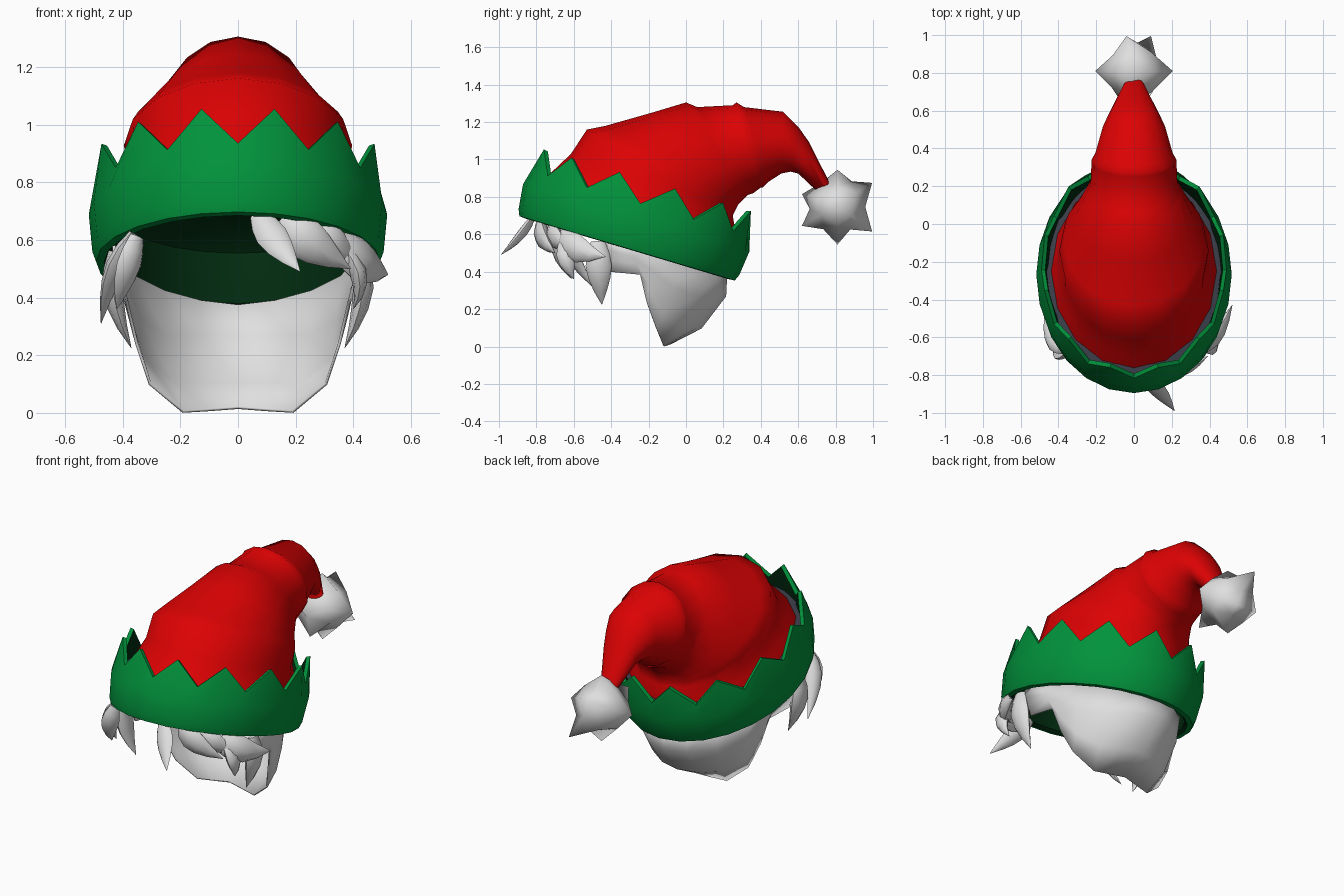
import bpy, bmesh, math
from mathutils import Vector

if "Cube" in bpy.data.objects:
    bpy.data.objects.remove(bpy.data.objects["Cube"])


def material(name, rgb):
    m = bpy.data.materials.new(name)
    m.diffuse_color = (*rgb, 1)
    m.use_nodes = True
    m.node_tree.nodes["Principled BSDF"].inputs["Base Color"].default_value = m.diffuse_color
    return m


RED = material("red felt", (0.72, 0.0005, 0.001))
GREEN = material("green felt", (0.0005, 0.29, 0.045))
DARK = material("dark green lining", (0.0005, 0.024, 0.005))
SLATE = material("slate seam", (0.04, 0.045, 0.06))
WHITE = material("white hair", (0.74, 0.74, 0.74))


def finish(name, bm, mats, angle=40):
    bmesh.ops.recalc_face_normals(bm, faces=bm.faces)
    me = bpy.data.meshes.new(name)
    bm.to_mesh(me)
    bm.free()
    ob = bpy.data.objects.new(name, me)
    bpy.context.collection.objects.link(ob)
    for m in mats:
        me.materials.append(m)
    bpy.ops.object.select_all(action='DESELECT')
    ob.select_set(True)
    bpy.context.view_layer.objects.active = ob
    bpy.ops.object.shade_smooth_by_angle(angle=math.radians(angle))
    return ob


def loft(rings, wrap=True, loop=False, caps=(False, False), mats=None):
    """Skin a list of point rows with quads; mats gives a material slot per row gap."""
    bm = bmesh.new()
    rows = [[bm.verts.new(p) for p in r] for r in rings]
    n = len(rows[0])
    pairs = list(zip(rows, rows[1:])) + ([(rows[-1], rows[0])] if loop else [])
    for k, (a, b) in enumerate(pairs):
        for i in range(n if wrap else n - 1):
            j = (i + 1) % n
            f = bm.faces.new((a[i], a[j], b[j], b[i]))
            f.material_index = mats[k] if mats else 0
    if caps[0]:
        bm.faces.new(rows[0])
    if caps[1]:
        bm.faces.new(rows[-1])
    return bm


# Tilted frame shared by the band and its lining
CENTRE = Vector((0, -0.315, 0.525))
BACK = Vector((0, 0.958, -0.286))
UP = Vector((0, 0.286, 0.958))
SIDES = 24


def band_ring(scale, low, high=None):
    ring = []
    for i in range(SIDES):
        t = 2 * math.pi * i / SIDES
        h = high if high is not None and i % 2 else low
        ring.append(CENTRE + UP * h - BACK * (0.61 * scale * math.cos(t))
                    + Vector((0.5 * scale * math.sin(t), 0, 0)))
    return ring


# Zigzag band with a rounded lower rim, dark on the inside
band = loft([band_ring(0.90, 0.012), band_ring(0.93, -0.003), band_ring(0.985, 0.0),
             band_ring(1.01, 0.035), band_ring(1.035, 0.17),
             band_ring(0.98, 0.25, 0.38), band_ring(0.94, 0.25, 0.375),
             band_ring(0.91, 0.17)], loop=True, mats=(1, 0, 0, 0, 0, 0, 1, 1))
finish("hat_band", band, [GREEN, DARK])

# Lining closing the inside of the hat
lining = loft([band_ring(0.90, 0.012), band_ring(0.885, 0.10), band_ring(0.88, 0.19),
               band_ring(0.82, 0.225), band_ring(0.58, 0.295), band_ring(0.3, 0.315)],
              caps=(False, True))
finish("hat_lining", lining, [DARK])

# Narrow seam between the band and the cone
finish("hat_seam", loft([band_ring(0.925, 0.215), band_ring(0.86, 0.222)]), [SLATE])

# Folded, drooping hat: front/top point (y, z), back/under point (y, z), half width
HAT = [(-.778, .872, .262, .561, .445), (-.71, .94, .265, .62, .42),
       (-.615, 1.03, .255, .67, .39), (-.53, 1.16, .25, .70, .395),
       (-.43, 1.18, .27, .74, .375), (-.20, 1.245, .28, .76, .31), (0, 1.305, .33, .81, .25),
       (.06, 1.28, .36, .82, .23), (.25, 1.29, .40, .85, .225), (.27, 1.305, .41, .85, .225),
       (.31, 1.28, .44, .88, .205), (.52, 1.255, .51, .925, .165), (.60, 1.175, .56, .935, .135),
       (.66, 1.09, .60, .925, .11), (.77, .87, .69, .84, .055)]
rings = []
for y0, z0, y1, z1, w in HAT:
    front, back = Vector((0, y0, z0)), Vector((0, y1, z1))
    mid, half = (front + back) / 2, (front - back) / 2
    rings.append([mid + half * math.cos(2 * math.pi * i / 16)
                  + Vector((w * math.sin(2 * math.pi * i / 16), 0, 0)) for i in range(16)])
finish("hat_cone", loft(rings, caps=(False, True)), [RED], 75)

# Spiky pompom: hull of eight tips, each edge and face centre sunk inwards
tips = [Vector(p) for p in ((.205, 0, 0), (-.205, 0, 0), (0, 0, .19), (0, 0, -.21),
        (-.04, .185, .12), (.09, .185, -.14), (-.05, -.19, .06), (.05, -.19, -.11))]
hull = bmesh.new()
for p in tips:
    hull.verts.new(p)
bmesh.ops.convex_hull(hull, input=hull.verts[:])
bmesh.ops.triangulate(hull, faces=hull.faces[:])
bm = bmesh.new()
middle = Vector((0, .81, .755))
for f in hull.faces:
    p = [v.co.copy() for v in f.verts]
    m = [((p[i] + p[(i + 1) % 3]) / 2).normalized() * 0.15 for i in range(3)]
    for tri in [(p[i], m[i], m[i - 1]) for i in range(3)] + [tuple(m)]:
        bm.faces.new([bm.verts.new(c + middle) for c in tri])
hull.free()
bmesh.ops.remove_doubles(bm, verts=bm.verts[:], dist=0.0005)
finish("pompom", bm, [WHITE], 80)

# Back hair: half of the columns from the centre to the side, then mirrored
HALF = [[(0, .215, .375), (0, .21, .27), (0, .08, .10), (0, -.08, .018)],
        [(.13, .18, .39), (.13, .17, .27), (.12, .05, .10), (.10, -.10, .01)],
        [(.26, .08, .425), (.25, .06, .27), (.23, -.02, .11), (.19, -.12, .004)],
        [(.36, -.08, .475), (.345, -.08, .32), (.33, -.11, .19), (.305, -.16, .10)],
        [(.40, -.20, .52), (.39, -.20, .42), (.375, -.20, .33), (.35, -.21, .235)],
        [(.42, -.31, .55), (.415, -.28, .48), (.40, -.26, .44), (.385, -.245, .385)],
        [(.43, -.43, .58), (.43, -.42, .52), (.42, -.41, .46), (.41, -.40, .40)]]
columns = [[(-x, y, z) for x, y, z in c] for c in HALF[:0:-1]] + HALF
hair = finish("back_hair", loft(columns, wrap=False), [WHITE], 60)
shell = hair.modifiers.new("thickness", 'SOLIDIFY')
shell.thickness = 0.01
shell.offset = 0


def lock(name, a, b, c, width, depth, side):
    """Tapered hair lock along a curve; side is the direction of its width."""
    a, b, c = Vector(a), Vector(b), Vector(c)
    b = 2 * b - (a + c) / 2
    rows = []
    for k, r in enumerate((0.55, 0.85, 1.0, 0.85, 0.5, 0.02)):
        t = k / 5
        p = a * (1 - t) ** 2 + b * 2 * t * (1 - t) + c * t * t
        d = ((b - a) * (1 - t) + (c - b) * t).normalized()
        u = Vector(side)
        u = (u - d * u.dot(d)).normalized()
        v = d.cross(u)
        rows.append([p + u * (width * r * math.cos(q * math.pi / 4))
                     + v * (depth * r * math.sin(q * math.pi / 4)) for q in range(8)])
    finish(name, loft(rows, caps=(True, True)), [WHITE], 50)


# Fringe swept to the right
lock("fringe_tip", (.07, -.82, .69), (.13, -.885, .595), (.215, -.99, .49), .055, .025, (1, 0, .3))
lock("fringe_middle", (.16, -.76, .67), (.25, -.77, .59), (.39, -.70, .50), .075, .04, (.5, 0, 1))
lock("fringe_inner", (.24, -.70, .63), (.32, -.70, .585), (.42, -.61, .51), .07, .04, (.3, 0, 1))
lock("fringe_side", (.34, -.66, .60), (.43, -.59, .525), (.52, -.43, .48), .08, .045, (0, .2, 1))
lock("fringe_drop", (.36, -.64, .58), (.42, -.64, .47), (.40, -.60, .36), .05, .03, (0, 1, 0))

# Locks on the left
lock("left_lock_front", (-.36, -.66, .62), (-.43, -.61, .49), (-.475, -.49, .31),
     .05, .03, (.6, 1, 0))
lock("left_lock_inner", (-.35, -.68, .61), (-.385, -.68, .49), (-.42, -.61, .36),
     .05, .025, (1, .6, 0))

# Pointed sideburns
for s, label in ((1, "right"), (-1, "left")):
    lock(label + "_sideburn", (s * .43, -.47, .56), (s * .43, -.465, .40),
         (s * .37, -.45, .225), .07, .035, (0, 1, 0))
